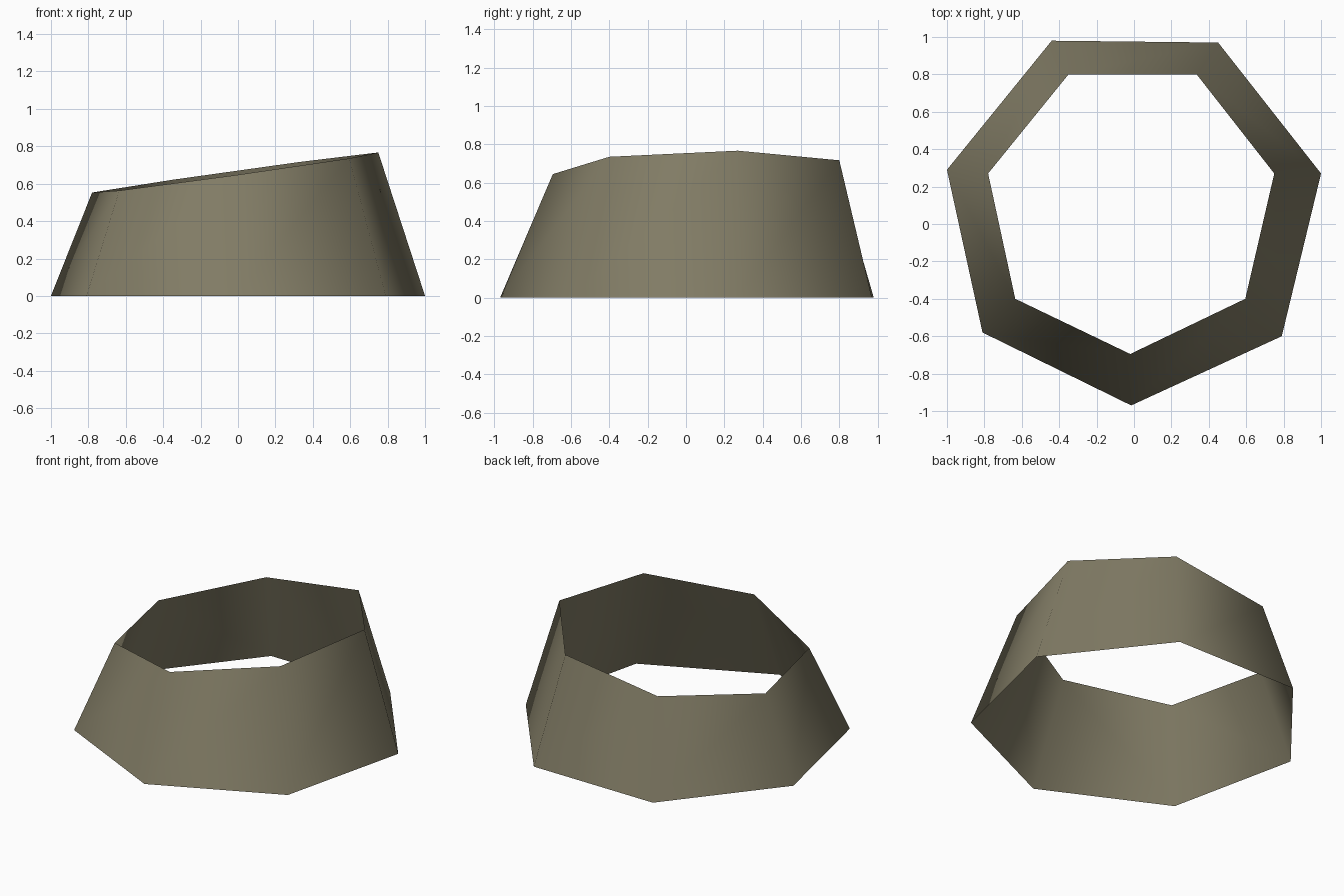
import bpy
import bmesh

cube = bpy.data.objects.get("Cube")
if cube:
    bpy.data.objects.remove(cube, do_unlink=True)

# Drab khaki material
khaki = bpy.data.materials.new("drab_khaki")
khaki.use_nodes = True
colour = (0.22, 0.20, 0.13, 1)
khaki.diffuse_color = colour
khaki.node_tree.nodes["Principled BSDF"].inputs["Base Color"].default_value = colour

# Seven-sided outlines of the base and the narrower rim
BASE = [(-0.44, 0.98), (-1.0, 0.29), (-0.81, -0.58), (-0.015, -0.97),
        (0.79, -0.60), (1.0, 0.27), (0.45, 0.97)]
RIM = [(-0.35, 0.80), (-0.78, 0.27), (-0.635, -0.40), (-0.02, -0.695),
       (0.595, -0.40), (0.75, 0.27), (0.335, 0.80)]


def rim_height(x, y):
    """The rim lies on a plane that climbs towards the left side."""
    return 0.658 + 0.14 * x + 0.015 * y


# Open tapered wall between the two outlines
bm = bmesh.new()
base = [bm.verts.new((x, y, 0)) for x, y in BASE]
rim = [bm.verts.new((x, y, rim_height(x, y))) for x, y in RIM]
count = len(base)
for i in range(count):
    j = (i + 1) % count
    face = bm.faces.new((base[i], base[j], rim[j], rim[i]))
    face.smooth = True

mesh = bpy.data.meshes.new("tapered_wall")
bm.to_mesh(mesh)
bm.free()
mesh.materials.append(khaki)
wall = bpy.data.objects.new("tapered_wall", mesh)
bpy.context.collection.objects.link(wall)
